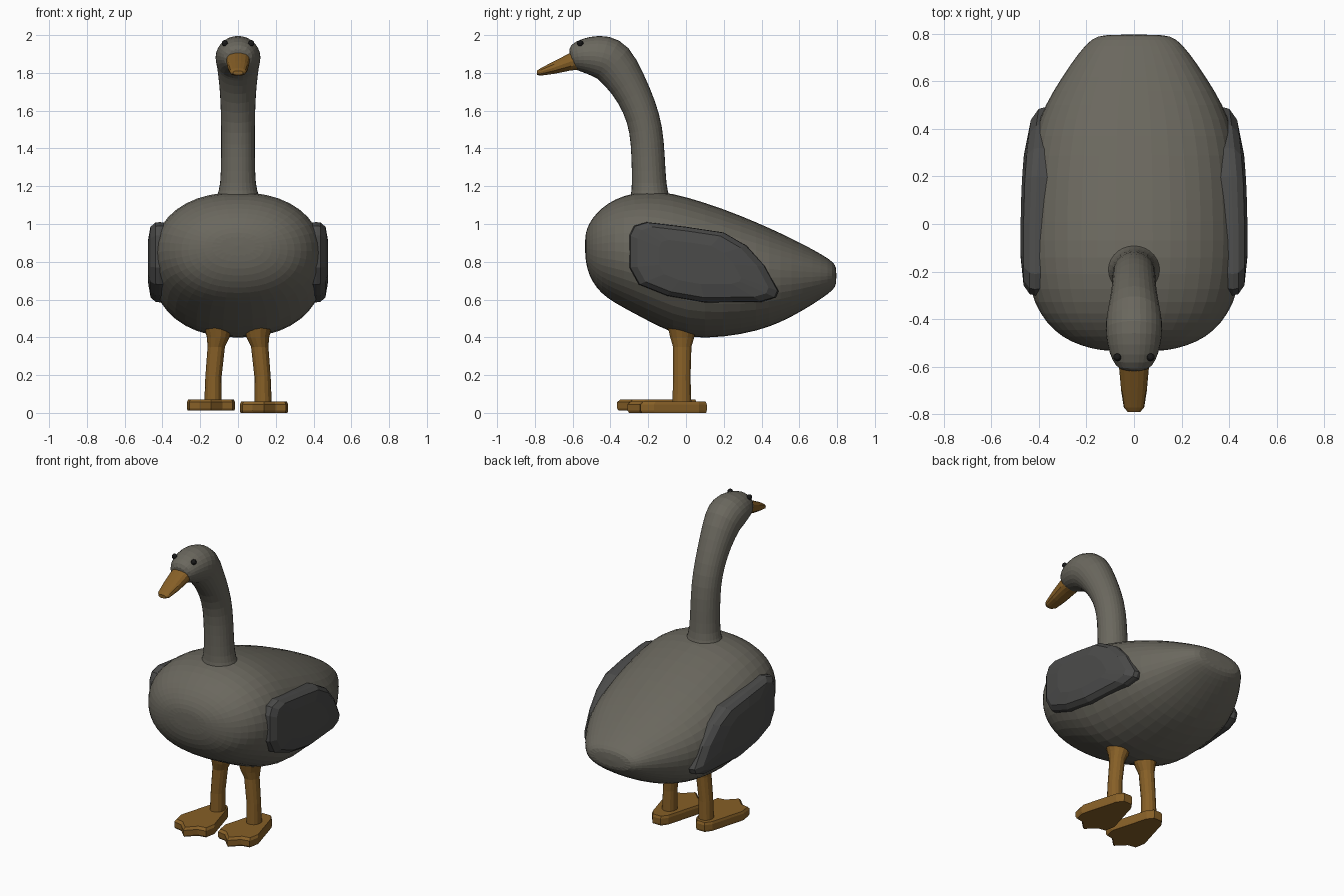
import bpy, bmesh
from math import sin, cos, pi, radians
from mathutils import Vector


def material(name, rgb):
    m = bpy.data.materials.new(name)
    m.diffuse_color = (*rgb, 1)
    return m


FEATHER = material("grey_brown", (0.145, 0.137, 0.112))
WING = material("dark_grey", (0.07, 0.07, 0.068))
ORANGE = material("dull_orange", (0.24, 0.115, 0.02))
BLACK = material("black", (0.01, 0.01, 0.01))


def finish(bm, name, mat, levels=0):
    bmesh.ops.recalc_face_normals(bm, faces=bm.faces)
    mesh = bpy.data.meshes.new(name)
    bm.to_mesh(mesh)
    bm.free()
    obj = bpy.data.objects.new(name, mesh)
    bpy.context.collection.objects.link(obj)
    mesh.materials.append(mat)
    if levels:
        obj.modifiers.new("subdivide", 'SUBSURF').levels = levels
        obj.modifiers["subdivide"].render_levels = levels
    return obj


def skin(bm, loops):
    """Bridge equal-length loops of points and cap both ends."""
    rings = [[bm.verts.new(p) for p in loop] for loop in loops]
    n = len(rings[0])
    for a, b in zip(rings, rings[1:]):
        for i in range(n):
            j = (i + 1) % n
            bm.faces.new((a[i], a[j], b[j], b[i]))
    bm.faces.new(rings[0])
    bm.faces.new(rings[-1])


def loft(name, rings, mat, sides=16, levels=0, power=2.0):
    """rings: (x, y, z, half_width, half_depth, tilt in degrees from upright)"""
    def signed(v):
        return (1 if v >= 0 else -1) * abs(v) ** (2 / power)
    loops = []
    for x, y, z, rx, ru, t in rings:
        u = Vector((0, sin(radians(t)), cos(radians(t))))
        angles = [2 * pi * i / sides for i in range(sides)]
        loops.append([Vector((x + rx * signed(cos(a)), y, z)) + u * ru * signed(sin(a))
                      for a in angles])
    bm = bmesh.new()
    skin(bm, loops)
    return finish(bm, name, mat, levels)


# Body: y, bottom, top, half width
body = [(-0.535, 0.84, 0.93, 0.10), (-0.525, 0.76, 0.98, 0.18), (-0.495, 0.69, 1.035, 0.27),
        (-0.45, 0.63, 1.085, 0.34), (-0.38, 0.58, 1.135, 0.40), (-0.28, 0.525, 1.17, 0.445),
        (-0.14, 0.45, 1.18, 0.463), (0.0, 0.388, 1.15, 0.463), (0.2, 0.395, 1.085, 0.455),
        (0.38, 0.43, 1.01, 0.425), (0.5, 0.475, 0.955, 0.38), (0.62, 0.54, 0.895, 0.305),
        (0.72, 0.605, 0.84, 0.235), (0.78, 0.65, 0.80, 0.18), (0.797, 0.68, 0.77, 0.13)]
loft("body", [(0, y, (b + t) / 2, w, (t - b) / 2, 0) for y, b, t, w in body],
     FEATHER, 20, 1, 2.2)

# Neck and head in one curved loft
loft("neck_and_head", [
    (0, -0.19, 1.08, 0.14, 0.125, 90), (0, -0.19, 1.15, 0.115, 0.105, 90),
    (0, -0.195, 1.20, 0.095, 0.093, 90), (0, -0.20, 1.36, 0.092, 0.091, 90),
    (0, -0.21, 1.50, 0.092, 0.091, 80), (0, -0.245, 1.62, 0.094, 0.092, 68),
    (0, -0.305, 1.74, 0.101, 0.10, 60), (0, -0.385, 1.86, 0.118, 0.127, 45),
    (0, -0.44, 1.885, 0.126, 0.124, 15), (0, -0.51, 1.892, 0.115, 0.105, 0),
    (0, -0.575, 1.888, 0.095, 0.083, -10), (0, -0.615, 1.875, 0.063, 0.057, -15)],
    FEATHER, 14, 1)

# Beak
loft("beak", [
    (0, -0.56, 1.87, 0.062, 0.054, 0), (0, -0.61, 1.86, 0.062, 0.048, 0),
    (0, -0.70, 1.828, 0.054, 0.034, 0), (0, -0.77, 1.805, 0.043, 0.02, 0),
    (0, -0.79, 1.80, 0.026, 0.011, 0)], ORANGE, 14, 0, 2.4)

# Wing outline (y, z) swelling outward from the flank
outline = [(-0.30, 0.94), (-0.275, 0.99), (-0.21, 1.01), (0.0, 0.985), (0.20, 0.955),
           (0.32, 0.885), (0.42, 0.775), (0.49, 0.645), (0.475, 0.61), (0.40, 0.588),
           (0.10, 0.585), (-0.10, 0.62), (-0.25, 0.68), (-0.30, 0.77)]
centre = Vector((0.05, 0.8))
layers = [(0.36, 0.97), (0.415, 1.0), (0.438, 0.985), (0.464, 0.88), (0.476, 0.55)]

for side, label in ((1, "right"), (-1, "left")):
    bm = bmesh.new()
    loops = []
    for x, s in layers:
        loop = []
        for p in outline:
            y, z = centre + (Vector(p) - centre) * s
            bend = -0.16 * max(0, y) ** 2  # follows the tapering body
            loop.append((side * (x + bend), y, z))
        loops.append(loop)
    skin(bm, loops)
    finish(bm, label + "_wing", WING)

    # Eye
    bm = bmesh.new()
    bmesh.ops.create_uvsphere(bm, u_segments=10, v_segments=6, radius=0.017)
    bmesh.ops.translate(bm, verts=bm.verts, vec=(side * 0.07, -0.56, 1.957))
    finish(bm, label + "_eye", BLACK)

    # Leg flaring into the belly
    loft(label + "_leg", [
        (side * 0.105, -0.02, 0.46, 0.075, 0.08, 90), (side * 0.105, -0.02, 0.40, 0.06, 0.065, 90),
        (side * 0.115, -0.02, 0.35, 0.046, 0.05, 90), (side * 0.13, -0.022, 0.19, 0.043, 0.047, 90),
        (side * 0.133, -0.022, 0.04, 0.046, 0.052, 90)], ORANGE, 14)

    # Webbed foot; the left one is set slightly further forward
    half = [(0.03, 0.11), (0.06, 0.07), (0.128, -0.17), (0.115, -0.24), (0.06, -0.25)]
    foot = half + [(0, -0.31)] + [(-x, y) for x, y in reversed(half)]
    cx, dy, lift = (0.138, 0, 0) if side > 0 else (-0.143, -0.055, 0.012)
    bm = bmesh.new()
    skin(bm, [[(cx + x * s, y * s + dy, z) for x, y in foot]
              for z, s in ((lift, 0.97), (lift + 0.012, 1.0), (lift + 0.045, 1.0),
                           (lift + 0.06, 0.94))])
    finish(bm, label + "_foot", ORANGE)
